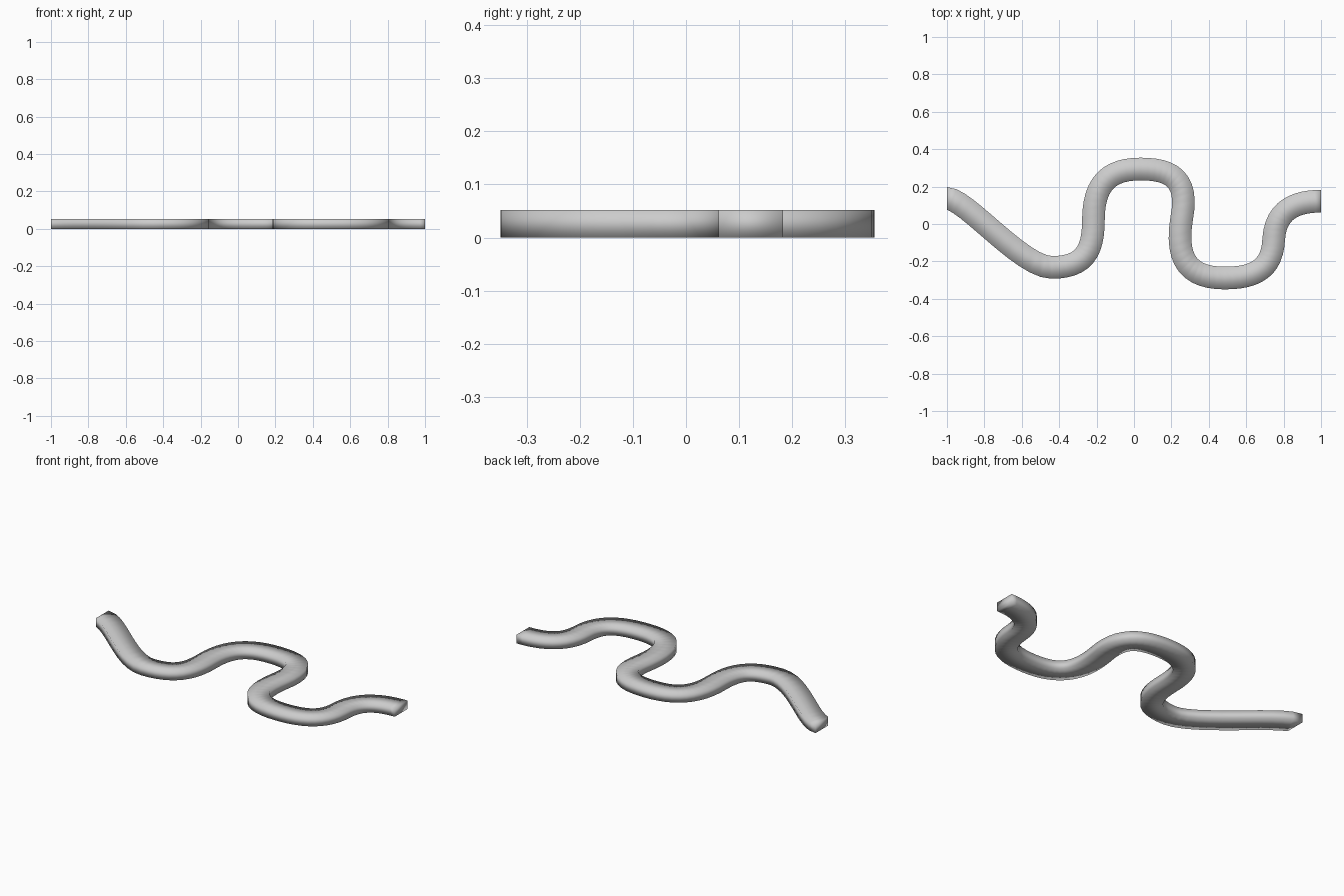
import bpy, bmesh
from mathutils import Vector
from mathutils.geometry import interpolate_bezier

if "Cube" in bpy.data.objects:
    bpy.data.objects.remove(bpy.data.objects["Cube"])

HALF_W, HEIGHT, STEPS = 0.0605, 0.052, 12

# winding centre line: bezier knots as (left handle, point, right handle)
knots = [
    ((-1.10, 0.137), (-1.00, 0.137), (-0.90, 0.137)),
    ((-0.60, -0.232), (-0.44, -0.232), (-0.27, -0.232)),
    ((-0.217, -0.15), (-0.217, 0.02), (-0.217, 0.22)),
    ((-0.13, 0.294), (0.035, 0.294), (0.20, 0.294)),
    ((0.295, 0.24), (0.255, 0.03), (0.215, -0.21)),
    ((0.31, -0.289), (0.485, -0.289), (0.66, -0.289)),
    ((0.74, -0.23), (0.747, -0.08), (0.757, 0.08)),
    ((0.87, 0.122), (1.00, 0.122), (1.10, 0.122)),
]
path = []
for (_, p, hr), (hl, q, _) in zip(knots, knots[1:]):
    seg = interpolate_bezier(*[Vector(v) for v in (p, hr, hl, q)], STEPS + 1)
    path += seg if not path else seg[1:]

# sweep a rectangular section along the path
bm = bmesh.new()
rings = []
for i, p in enumerate(path):
    t = (path[min(i + 1, len(path) - 1)] - path[max(i - 1, 0)]).normalized()
    if i in (0, len(path) - 1):
        t = Vector((1, 0))
    n = Vector((-t.y, t.x)) * HALF_W
    rings.append([bm.verts.new((*(p + n * s), z))
                  for s, z in ((-1, 0), (1, 0), (1, HEIGHT), (-1, HEIGHT))])
for a, b in zip(rings, rings[1:]):
    for k in range(4):
        j = (k + 1) % 4
        bm.faces.new((a[k], a[j], b[j], b[k]))
bm.faces.new(rings[0])
bm.faces.new(rings[-1])
bmesh.ops.recalc_face_normals(bm, faces=bm.faces)
for f in bm.faces:
    f.smooth = len(f.verts) == 4

mesh = bpy.data.meshes.new("winding_strip")
bm.to_mesh(mesh)
bm.free()
strip = bpy.data.objects.new("winding_strip", mesh)
bpy.context.collection.objects.link(strip)
